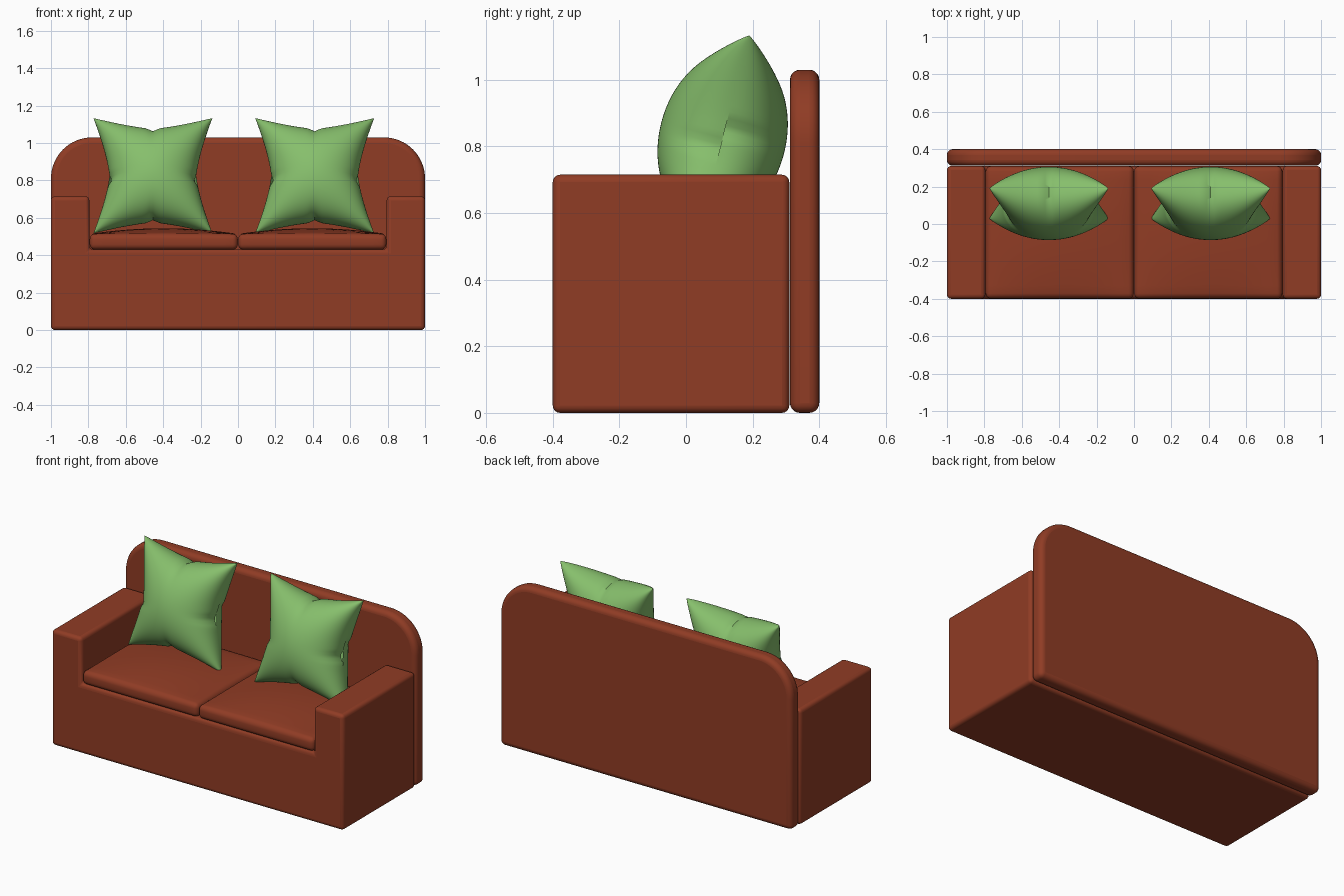
import bpy, bmesh, math
from mathutils import Matrix

cube = bpy.data.objects.get("Cube")
if cube:
    bpy.data.objects.remove(cube, do_unlink=True)


def material(name, rgb):
    mat = bpy.data.materials.new(name)
    mat.use_nodes = True
    mat.diffuse_color = (*rgb, 1)
    mat.node_tree.nodes["Principled BSDF"].inputs["Base Color"].default_value = (*rgb, 1)
    return mat


RUST = material("rust upholstery", (0.28, 0.045, 0.018))
GREEN = material("green fabric", (0.24, 0.52, 0.15))


def finish(name, bm, mat, bevel=0, segments=4, angle=40):
    """Turn a bmesh into a smooth shaded object with softened edges."""
    bmesh.ops.recalc_face_normals(bm, faces=bm.faces)
    mesh = bpy.data.meshes.new(name)
    bm.to_mesh(mesh)
    bm.free()
    mesh.materials.append(mat)
    obj = bpy.data.objects.new(name, mesh)
    bpy.context.collection.objects.link(obj)
    if bevel:
        mod = obj.modifiers.new("soft edges", "BEVEL")
        mod.width, mod.segments = bevel, segments
        mod.limit_method, mod.angle_limit = "ANGLE", math.radians(angle)
    bpy.ops.object.select_all(action="DESELECT")
    obj.select_set(True)
    bpy.context.view_layer.objects.active = obj
    bpy.ops.object.shade_smooth_by_angle(angle=math.radians(50))
    return obj


def extrude_profile(points, y0, y1):
    """Solid from an outline in the xz plane."""
    bm = bmesh.new()
    face = bm.faces.new([bm.verts.new((x, y0, z)) for x, z in points])
    ext = bmesh.ops.extrude_face_region(bm, geom=[face])["geom"]
    moved = [g for g in ext if isinstance(g, bmesh.types.BMVert)]
    bmesh.ops.translate(bm, verts=moved, vec=(0, y1 - y0, 0))
    return bm


# Base and arms: one U-shaped body
half = [(1, 0), (1, 0.715), (0.795, 0.715), (0.795, 0.43)]
outline = half + [(-x, z) for x, z in reversed(half)]
finish("base_and_arms", extrude_profile(outline, -0.4, 0.31), RUST, 0.022)

# Backrest: panel with large rounded top corners
R, TOP = 0.22, 1.03
arc = [(1 - R + R * math.cos(a), TOP - R + R * math.sin(a))
       for a in (math.pi / 2 * i / 16 for i in range(17))]
half = [(1, 0)] + arc
outline = half + [(-x, z) for x, z in reversed(half)]
finish("backrest", extrude_profile(outline, 0.312, 0.4), RUST, 0.03, 5)


# Seat cushions: rounded slabs with a crowned top
def seat_cushion(name, cx):
    w, d, cy = 0.396, 0.354, -0.045
    bm = bmesh.new()
    bmesh.ops.create_cube(bm, size=2)
    bmesh.ops.scale(bm, vec=(w, d, 0.042), verts=bm.verts)
    bmesh.ops.bevel(bm, geom=bm.edges[:], offset=0.028, segments=4,
                    profile=0.5, affect="EDGES")
    for axis, size in ((0, w), (1, d)):
        for i in range(-6, 7):
            co, no = [0, 0, 0], [0, 0, 0]
            co[axis], no[axis] = size * i / 7.5, 1
            bmesh.ops.bisect_plane(bm, geom=bm.verts[:] + bm.edges[:] + bm.faces[:],
                                   plane_co=co, plane_no=no)
    for v in bm.verts:
        if v.co.z > 0.035:
            v.co.z += 0.03 * (1 - (v.co.x / w) ** 2) * (1 - (v.co.y / d) ** 2)
    bmesh.ops.translate(bm, verts=bm.verts, vec=(cx, cy, 0.472))
    finish(name, bm, RUST)


# Throw pillows: two puffed sheets joined at a pinched seam
def throw_pillow(name, cx):
    half, thick, n = 0.318, 0.19, 48
    bm = bmesh.new()
    for side in (-1, 1):
        sheet = bmesh.ops.create_grid(bm, x_segments=n, y_segments=n, size=1)["verts"]
        for v in sheet:
            u, t = (math.sin(math.pi / 2 * c) for c in v.co.xy)
            puff = max(0, (1 - u * u) * (1 - t * t)) ** 0.45
            # gathered folds at the middle of each seam
            fold = (math.exp(-((t - 0.1 * side) / 0.07) ** 2) * u ** 6
                    + math.exp(-(u / 0.07) ** 2) * t ** 6)
            x = u * (half - 0.085 * (1 - abs(t) ** 1.4) - 0.015 * fold)
            z = t * (half - 0.065 * (1 - abs(u) ** 1.4) - 0.015 * fold)
            v.co = (x, side * thick * puff * (1 - 0.15 * fold), z)
    bmesh.ops.remove_doubles(bm, verts=bm.verts, dist=0.0005)
    lean = Matrix.Rotation(math.radians(-14.6), 4, "X")
    bmesh.ops.transform(bm, matrix=Matrix.Translation((cx, 0.11, 0.825)) @ lean,
                        verts=bm.verts)
    finish(name, bm, GREEN)


for label, s, px in (("left", 1, 0.41), ("right", -1, -0.455)):
    seat_cushion(label + "_seat_cushion", s * 0.397)
    throw_pillow(label + "_throw_pillow", px)
